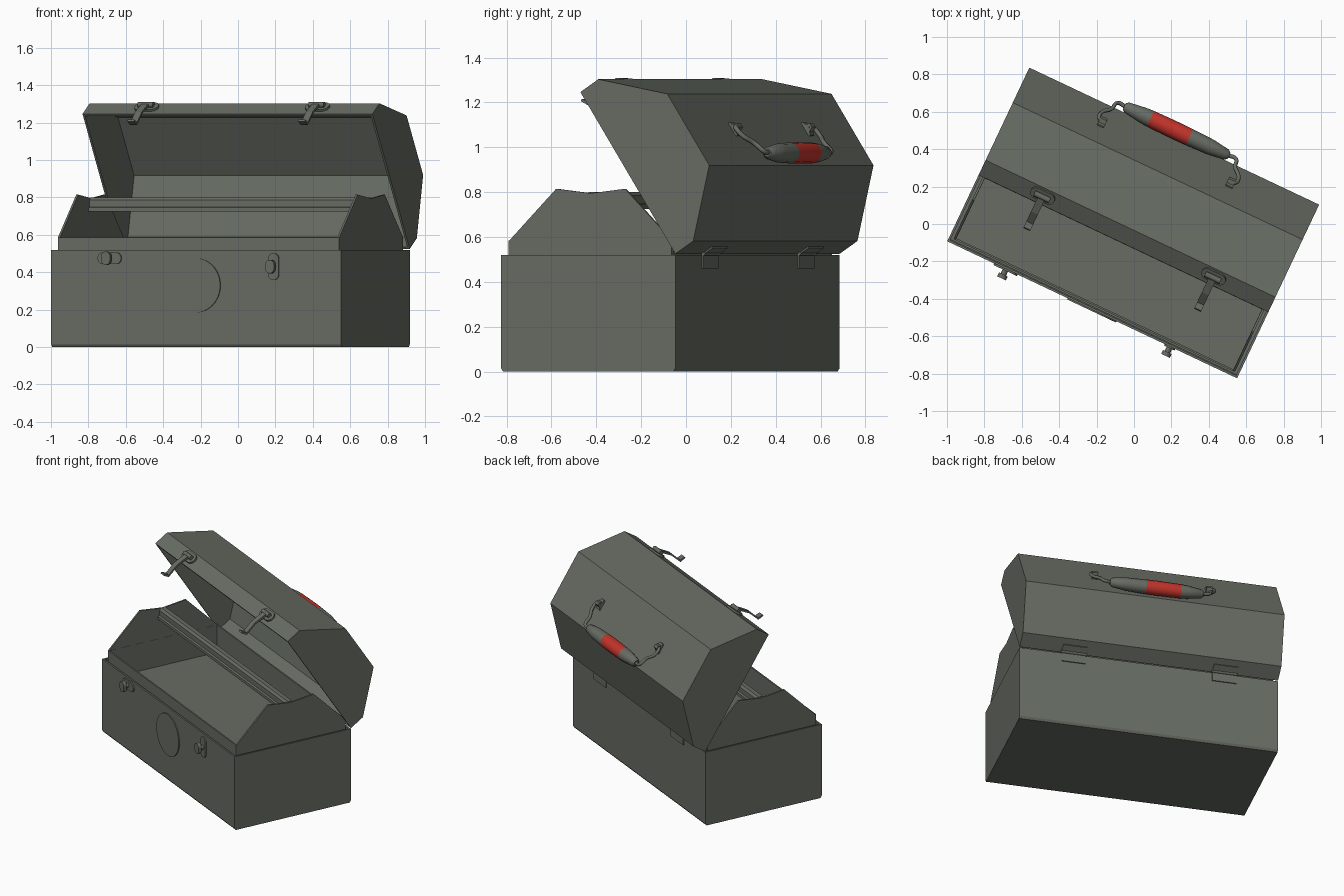
import bpy, bmesh
from math import cos, sin, pi, radians
from mathutils import Matrix, Vector

cube = bpy.data.objects.get("Cube")
if cube:
    bpy.data.objects.remove(cube)


def material(name, rgb):
    m = bpy.data.materials.new(name)
    m.use_nodes = True
    m.diffuse_color = (*rgb, 1)
    m.node_tree.nodes["Principled BSDF"].inputs["Base Color"].default_value = (*rgb, 1)
    return m


GREY = material("grey green steel", (0.135, 0.15, 0.125))
RED = material("red grip", (0.55, 0.035, 0.025))

# Frames: the box stands turned on the floor, the lid swings on the rear top edge
BOX = Matrix.Translation((-0.04, -0.07, 0)) @ Matrix.Rotation(radians(-25.3), 4, "Z")
LID = BOX @ Matrix.Translation((0, 0.43, 0.525)) @ Matrix.Rotation(radians(-57), 4, "X")
HALF = 0.857


def add_mesh(name, bm, frame, mats=(GREY,)):
    bm.transform(frame)
    me = bpy.data.meshes.new(name)
    bm.to_mesh(me)
    bm.free()
    for m in mats:
        me.materials.append(m)
    ob = bpy.data.objects.new(name, me)
    bpy.context.collection.objects.link(ob)
    return ob


def prism(name, outline, lo, hi, frame, along="X", open_side=False, wall=0.0):
    """Extrude an outline along x or y; open_side drops the face of the closing edge."""
    bm = bmesh.new()
    place = (lambda p, t: (t, p[0], p[1])) if along == "X" else (lambda p, t: (p[0], t, p[1]))
    rings = [[bm.verts.new(place(p, t)) for p in outline] for t in (lo, hi)]
    n = len(outline)
    sides = [bm.faces.new((rings[0][i], rings[0][(i + 1) % n],
                           rings[1][(i + 1) % n], rings[1][i])) for i in range(n)]
    bm.faces.new(rings[0])
    bm.faces.new(rings[1])
    bmesh.ops.recalc_face_normals(bm, faces=bm.faces)
    if open_side:
        bmesh.ops.delete(bm, geom=[sides[-1]], context="FACES")
    ob = add_mesh(name, bm, frame)
    if wall:
        mod = ob.modifiers.new("sheet", "SOLIDIFY")
        mod.thickness = wall
        mod.offset = -1
        mod.use_even_offset = True
    return ob


def stadium(x, z, half_x, half_z, steps=16):
    """Rounded slot outline in x and z."""
    r = min(half_x, half_z)
    pts = []
    for i in range(steps):
        a = 2 * pi * (i + 0.5) / steps
        c, s = cos(a), sin(a)
        pts.append((x + r * c + (half_x - r) * (1 if c > 0 else -1),
                    z + r * s + (half_z - r) * (1 if s > 0 else -1)))
    return pts


def rect(a0, b0, a1, b1):
    return [(a0, b0), (a1, b0), (a1, b1), (a0, b1)]


def wire(name, points, radius, frame):
    cu = bpy.data.curves.new(name, "CURVE")
    cu.dimensions = "3D"
    cu.bevel_depth = radius
    cu.bevel_resolution = 1
    cu.resolution_u = 5
    cu.use_fill_caps = True
    sp = cu.splines.new("BEZIER")
    sp.bezier_points.add(len(points) - 1)
    for bp, p in zip(sp.bezier_points, points):
        bp.co = frame @ Vector(p)
        bp.handle_left_type = bp.handle_right_type = "AUTO"
    cu.materials.append(GREY)
    ob = bpy.data.objects.new(name, cu)
    bpy.context.collection.objects.link(ob)
    return ob


def lathe_x(name, profile, center, frame, steps=12):
    """Turn (x, radius) stations around the x axis."""
    bm = bmesh.new()
    rings = [[bm.verts.new((center[0] + x, center[1] + r * cos(2 * pi * i / steps),
                            center[2] + r * sin(2 * pi * i / steps))) for i in range(steps)]
             for x, r in profile]
    for a, b in zip(rings, rings[1:]):
        for i in range(steps):
            j = (i + 1) % steps
            bm.faces.new((a[i], a[j], b[j], b[i])).smooth = True
    bm.faces.new(rings[0])
    bm.faces.new(rings[-1])
    bmesh.ops.recalc_face_normals(bm, faces=bm.faces)
    for f in bm.faces:
        mid = f.calc_center_median().x - center[0]
        f.material_index = int(len(f.verts) == 4 and -0.155 < mid < 0.075)
    return add_mesh(name, bm, frame, (GREY, RED))


# Lower box
prism("base_box", [(-0.43, 0.52), (-0.43, 0.015), (-0.42, 0), (0.42, 0), (0.43, 0.015), (0.43, 0.52)],
      -HALF, HALF, BOX, open_side=True, wall=0.012)
prism("front_disc", stadium(0, 0.33, 0.145, 0.145, 40), -0.437, -0.428, BOX, along="Y")

# Lift-out tray with shaped ends and a carrying bar
prism("tray", [(-0.405, 0.585), (-0.405, 0.38), (0.405, 0.38), (0.405, 0.585)],
      -0.829, 0.829, BOX, open_side=True, wall=0.01)
end_shape = [(-0.4, 0.4), (-0.4, 0.585), (-0.17, 0.815), (0, 0.795),
             (0.17, 0.815), (0.4, 0.585), (0.4, 0.4)]
for side, s in (("right", -1), ("left", 1)):
    prism(f"tray_end_{side}", end_shape, s * 0.82, s * 0.832, BOX)
prism("tray_bar", [(-0.04, 0.725), (-0.04, 0.745), (-0.028, 0.75), (-0.028, 0.785), (-0.015, 0.8),
                   (0.015, 0.8), (0.028, 0.785), (0.028, 0.75), (0.04, 0.745), (0.04, 0.725)],
      -0.82, 0.82, BOX)

# Lid shell
prism("lid", [(0, 0), (0, 0.105), (-0.24, 0.355), (-0.62, 0.355), (-0.86, 0.105), (-0.86, 0)],
      -HALF, HALF, LID, open_side=True, wall=0.012)

# Hinges
for side, s in (("right", -0.5), ("left", 0.5)):
    prism(f"hinge_leaf_{side}", rect(s - 0.08, 0.46, s + 0.08, 0.53), 0.428, 0.437, BOX, along="Y")
    prism(f"hinge_upper_leaf_{side}", rect(s - 0.08, 0, s + 0.08, 0.06), -0.002, 0.007, LID, along="Y")
    wire(f"hinge_pin_{side}", [(s - 0.085, 0.438, 0.527), (s + 0.085, 0.438, 0.527)], 0.011, BOX)

# Latches on the lid front: plate, lever and pull hook
for side, s in (("right", -0.5), ("left", 0.51)):
    prism(f"latch_plate_{side}", stadium(s, 0.06, 0.07, 0.035), -0.872, -0.858, LID, along="Y")
    wire(f"latch_boss_{side}", [(s - 0.045, -0.88, 0.06), (s + 0.045, -0.88, 0.06)], 0.016, LID)
    prism(f"latch_lever_{side}", [(-0.875, 0.06), (-0.892, 0.05), (-0.9, -0.04), (-0.885, -0.12),
                                  (-0.915, -0.14), (-0.91, -0.15), (-0.873, -0.13), (-0.888, -0.04)],
          s - 0.02, s + 0.02, LID)

# Catches on the base front, one turned sideways
for side, x, z, hx, hz in (("right", -0.51, 0.475, 0.07, 0.032), ("left", 0.46, 0.43, 0.032, 0.072)):
    prism(f"catch_plate_{side}", stadium(x, z, hx, hz), -0.439, -0.428, BOX, along="Y")
    wire(f"catch_stem_{side}", [(x, -0.43, z), (x, -0.47, z)], 0.016, BOX)
    prism(f"catch_knob_{side}", stadium(x, z, 0.026, 0.036), -0.485, -0.462, BOX, along="Y")

# Carrying handle hanging on the lid top
lathe_x("handle_grip", [(-0.31, 0.018), (-0.295, 0.03), (-0.2, 0.043), (-0.155, 0.046), (0, 0.048),
                        (0.075, 0.047), (0.2, 0.043), (0.295, 0.03), (0.31, 0.018)],
        (0, -0.27, 0.41), LID)
for side, s in (("right", -1), ("left", 1)):
    wire(f"handle_wire_{side}", [(s * 0.3, -0.27, 0.41), (s * 0.35, -0.275, 0.415),
                                 (s * 0.365, -0.33, 0.4), (s * 0.405, -0.38, 0.385),
                                 (s * 0.4, -0.43, 0.375), (s * 0.36, -0.43, 0.37)], 0.011, LID)
    bracket = [(-0.465, 0.353), (-0.465, 0.364), (-0.45, 0.368), (-0.44, 0.39),
               (-0.42, 0.39), (-0.41, 0.368), (-0.395, 0.364), (-0.395, 0.353)]
    prism(f"handle_bracket_{side}", bracket, s * 0.36, s * 0.4, LID)
